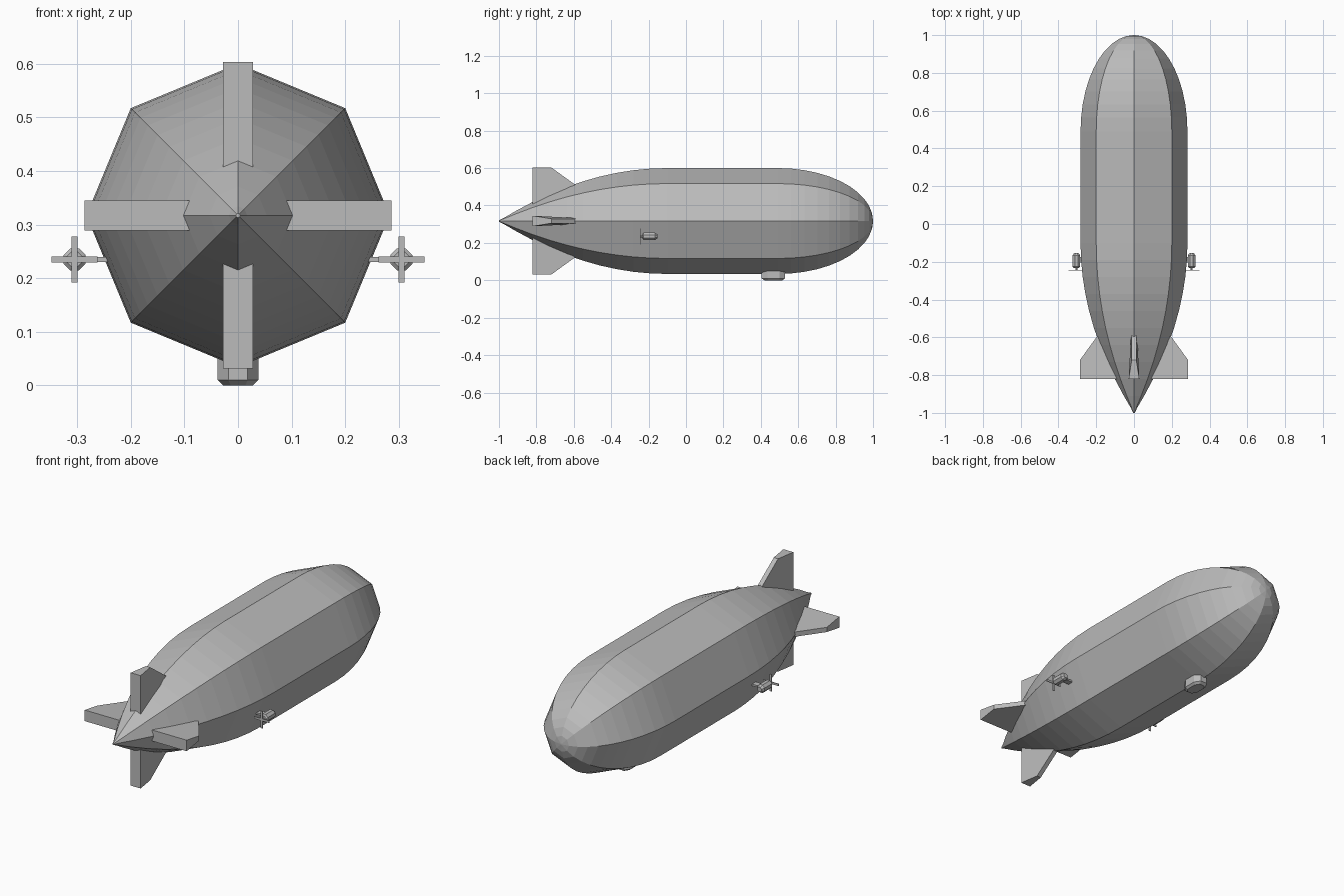
import bpy, bmesh, math
from mathutils import Matrix, Vector

if "Cube" in bpy.data.objects:
    bpy.data.objects.remove(bpy.data.objects["Cube"])

grey = bpy.data.materials.new("plain grey")
grey.use_nodes = True
colour = (0.5, 0.5, 0.5, 1)
grey.diffuse_color = colour
grey.node_tree.nodes["Principled BSDF"].inputs["Base Color"].default_value = colour

AXIS = 0.317   # height of the hull's centre line
R = 0.283      # hull radius


def finish(name, bm, matrix=Matrix()):
    bmesh.ops.recalc_face_normals(bm, faces=bm.faces)
    mesh = bpy.data.meshes.new(name)
    bm.to_mesh(mesh)
    bm.free()
    mesh.transform(matrix)
    mesh.materials.append(grey)
    obj = bpy.data.objects.new(name, mesh)
    bpy.context.collection.objects.link(obj)
    return obj


def loft(name, rings, matrix=Matrix()):
    """Skin a list of equal-length point rings and cap both ends."""
    bm = bmesh.new()
    loops = [[bm.verts.new(p) for p in ring] for ring in rings]
    n = len(loops[0])
    for a, b in zip(loops, loops[1:]):
        for i in range(n):
            j = (i + 1) % n
            bm.faces.new((a[i], a[j], b[j], b[i]))
    bm.faces.new(loops[0])
    bm.faces.new(loops[-1])
    bmesh.ops.remove_doubles(bm, verts=bm.verts, dist=0.00001)
    return finish(name, bm, matrix)


def octagon(y, r, turn=0.0):
    angles = [math.tau * (i + turn) / 8 for i in range(8)]
    return [(r * math.cos(a), y, r * math.sin(a)) for a in angles]


def box(name, centre, size, matrix=Matrix()):
    bm = bmesh.new()
    bmesh.ops.create_cube(bm, size=1)
    place = Matrix.Translation(centre) @ Matrix.Diagonal((*size, 1))
    return finish(name, bm, matrix @ place)


# Hull: parabolic tail, straight middle, elliptical nose
profile = [(-1, 0.004), (-0.973, 0.017)]
for i in range(9, -1, -1):
    t = i / 10
    profile.append((-0.1 - 0.9 * t, R * (1 - t * t)))
for i in range(11):
    a = math.pi / 2 * i / 11
    profile.append((0.49 + 0.51 * math.sin(a), R * math.cos(a)))
profile.append((1, 0.004))
loft("hull", [octagon(y, r) for y, r in profile],
     Matrix.Translation((0, 0, AXIS)))

# Tail fins: wedges, thickest at the trailing edge
outline = [(-0.82, 0.07), (-0.82, 0.286), (-0.72, 0.286), (-0.5, 0.127), (-0.5, 0.07)]
half_width = [0.028, 0.028, 0.012, 0.012, 0.012]
for i, name in enumerate(("upper_fin", "right_fin", "lower_fin", "left_fin")):
    sides = [[(s * w, y, r) for (y, r), w in zip(outline, half_width)] for s in (-1, 1)]
    loft(name, sides, Matrix.Translation((0, 0, AXIS)) @ Matrix.Rotation(-i * math.pi / 2, 4, "Y"))


# Gondola: chamfered block under the nose
def gondola_ring(z, hx, hy, cx, cy):
    quarter = [(hx, cy), (cx, hy), (-cx, hy), (-hx, cy)]
    return [(x, y, z) for x, y in quarter + [(-x, -y) for x, y in quarter]]


loft("gondola",
     [gondola_ring(0, 0.028, 0.048, 0.014, 0.026),
      gondola_ring(0.01, 0.038, 0.062, 0.018, 0.032),
      gondola_ring(0.06, 0.038, 0.062, 0.018, 0.032)],
     Matrix.Translation((0, 0.467, 0)))

# Engines: pod, strut and four-bladed propeller on each side
pod_profile = [(-0.232, 0.015), (-0.226, 0.022), (-0.166, 0.022), (-0.153, 0.012)]
for side, s in (("left", 1), ("right", -1)):
    place = Matrix.Translation((s * 0.305, 0, 0.235))
    loft(side + "_engine_pod", [octagon(y, r, 0.5) for y, r in pod_profile], place)
    loft(side + "_propeller_shaft", [octagon(y, 0.005) for y in (-0.247, -0.23)], place)
    box(side + "_engine_strut", (-s * 0.045, -0.19, 0), (0.09, 0.03, 0.009), place)
    for blade, size in (("level", (0.086, 0.004, 0.011)), ("upright", (0.011, 0.004, 0.086))):
        box(f"{side}_{blade}_blades", (0, -0.245, 0), size, place)
